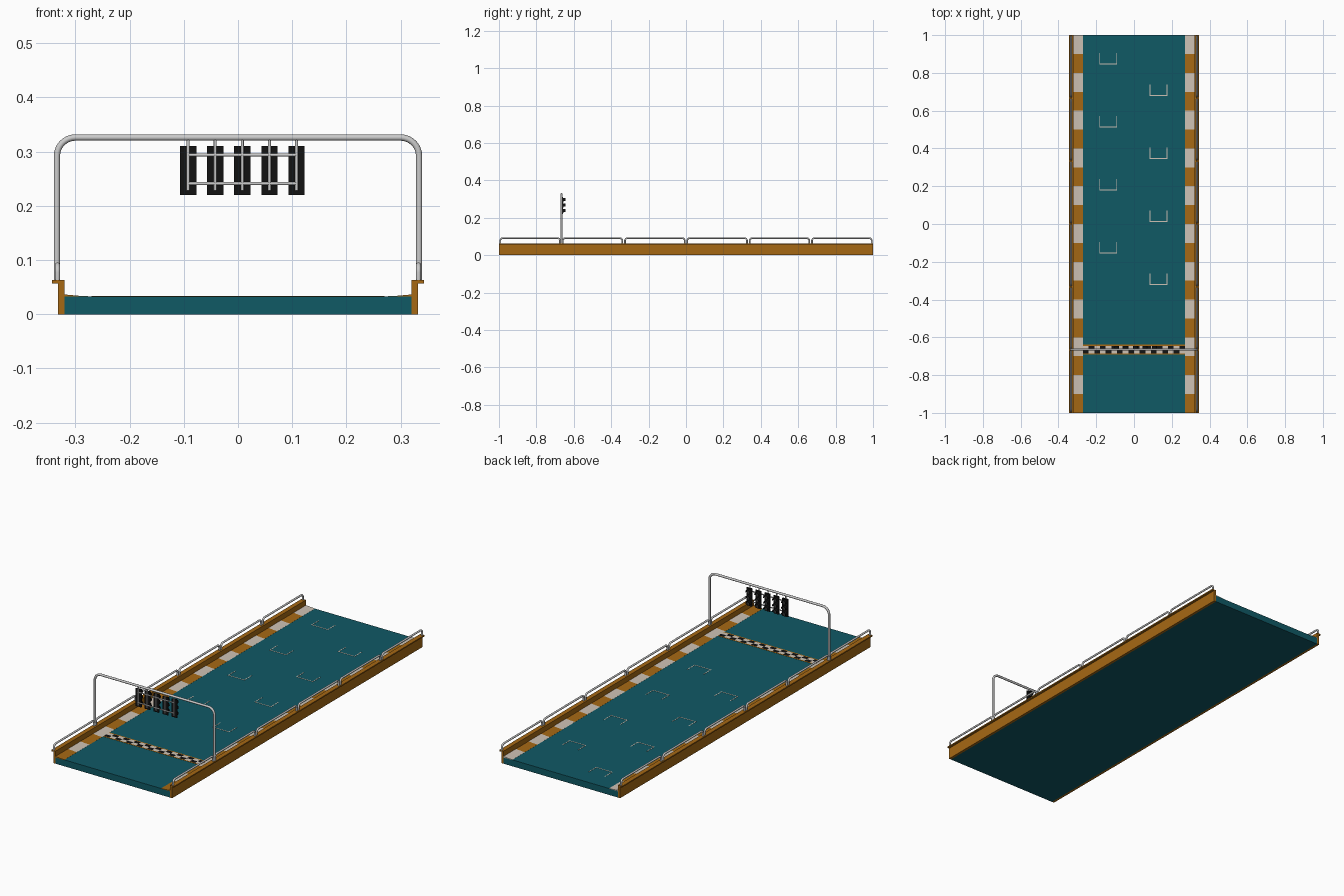
import bpy, bmesh, math
from mathutils import Vector

if "Cube" in bpy.data.objects:
    bpy.data.objects.remove(bpy.data.objects["Cube"])


def material(name, rgb):
    m = bpy.data.materials.new(name)
    m.diffuse_color = (*rgb, 1)
    m.use_nodes = True
    m.node_tree.nodes["Principled BSDF"].inputs["Base Color"].default_value = m.diffuse_color
    return m


TEAL = material("teal", (0.005, 0.1, 0.13))
ORANGE = material("orange", (0.38, 0.14, 0.007))
WHITE = material("off_white", (0.62, 0.54, 0.46))
BLACK = material("black", (0.006, 0.006, 0.006))


def finish(bm, name, mats):
    bmesh.ops.recalc_face_normals(bm, faces=bm.faces)
    me = bpy.data.meshes.new(name)
    bm.to_mesh(me)
    bm.free()
    for m in mats:
        me.materials.append(m)
    ob = bpy.data.objects.new(name, me)
    bpy.context.collection.objects.link(ob)
    return ob


def add_box(bm, x0, x1, y0, y1, z0, z1, mat=0):
    vs = bmesh.ops.create_cube(bm, size=1)["verts"]
    for v in vs:
        v.co = Vector((x1 if v.co.x > 0 else x0, y1 if v.co.y > 0 else y0, z1 if v.co.z > 0 else z0))
    for f in {f for v in vs for f in v.link_faces}:
        f.material_index = mat


def add_prism(bm, profile, y0, y1, mat=0):
    """Extrude an (x, z) profile along y."""
    face = bm.faces.new([bm.verts.new((x, y0, z)) for x, z in profile])
    new = bmesh.ops.extrude_face_region(bm, geom=[face])["geom"]
    for v in new:
        if isinstance(v, bmesh.types.BMVert):
            v.co.y = y1
            for f in v.link_faces:
                f.material_index = mat
    face.material_index = mat


def mirror_x(ob):
    m = ob.modifiers.new("mirror", 'MIRROR')
    m.use_axis = (True, False, False)
    return ob


def tube(name, paths, radius):
    cu = bpy.data.curves.new(name, 'CURVE')
    cu.dimensions = '3D'
    cu.bevel_depth = radius
    cu.bevel_resolution = 3
    cu.use_fill_caps = True
    for pts in paths:
        s = cu.splines.new('POLY')
        s.points.add(len(pts) - 1)
        for p, c in zip(s.points, pts):
            p.co = (*c, 1)
    ob = bpy.data.objects.new(name, cu)
    bpy.context.collection.objects.link(ob)
    bpy.ops.object.select_all(action='DESELECT')
    ob.select_set(True)
    bpy.context.view_layer.objects.active = ob
    bpy.ops.object.convert(target='MESH')
    ob = bpy.context.view_layer.objects.active
    bpy.ops.object.shade_smooth_by_angle(angle=math.radians(40))
    return ob


def hoop(a, b, z0, z1, r, n=6):
    """Upside-down U with rounded corners, as (along, z) points."""
    pts = [(a, z0)]
    for cx, start in ((a + r, math.pi), (b - r, math.pi / 2)):
        for i in range(n + 1):
            t = start - math.pi / 2 * i / n
            pts.append((cx + r * math.cos(t), z1 - r + r * math.sin(t)))
    return pts + [(b, z0)]


ROAD = 0.0325
GY = -0.665  # gantry position

# Road slab
bm = bmesh.new()
add_box(bm, -0.32, 0.32, -1, 1, 0, ROAD)
finish(bm, "road", [TEAL])

# Striped kerbs rising gently to the walls
bm = bmesh.new()
for i in range(20):
    add_prism(bm, [(0.27, ROAD - 0.002), (0.32, ROAD - 0.002), (0.32, 0.0365), (0.295, 0.0342), (0.27, ROAD + 0.0004)],
              -1 + i * 0.1, -0.9 + i * 0.1, i % 2)
mirror_x(finish(bm, "striped_kerbs", [ORANGE, WHITE]))

# Side walls with an outward lip
bm = bmesh.new()
add_prism(bm, [(0.32, 0), (0.332, 0), (0.332, 0.057), (0.343, 0.057), (0.343, 0.063), (0.32, 0.063)], -1, 1)
mirror_x(finish(bm, "side_walls", [ORANGE]))

# Guard rails, six hoops per side
rails = []
for i in range(6):
    y0 = -1 + i / 3
    rails.append([(0.333, y, z) for y, z in hoop(y0 + 0.007, y0 + 1 / 3 - 0.007, 0.06, 0.091, 0.014)])
mirror_x(tube("guard_rails", rails, 0.0048))

# Start line: chequers between two coloured borders
bm = bmesh.new()
top = ROAD + 0.0008
for r in range(2):
    for c in range(18):
        x, y = -0.27 + c * 0.03, GY - 0.02 + r * 0.02
        add_box(bm, x, x + 0.03, y, y + 0.02, ROAD - 0.002, top, (r + c) % 2)
for y in (GY - 0.026, GY + 0.02):
    add_box(bm, -0.27, 0.27, y, y + 0.006, ROAD - 0.002, top, 2)
finish(bm, "start_line", [BLACK, WHITE, ORANGE])

# Staggered grid slots
bm = bmesh.new()
w = 0.004
for i in range(4):
    for x0, y0 in ((-0.183, 0.845 - i / 3), (0.083, 0.678 - i / 3)):
        x1 = x0 + 0.094
        add_box(bm, x0, x1, y0, y0 + w, ROAD - 0.002, top)
        for x in (x0, x1 - w):
            add_box(bm, x, x + w, y0 + w, y0 + 0.06, ROAD - 0.002, top)
finish(bm, "grid_slots", [WHITE])

# Gantry arch
tube("gantry_arch", [[(x, GY, z) for x, z in hoop(-0.334, 0.334, 0.06, 0.326, 0.034, 8)]], 0.0058)

# Frame carrying the lights
columns = [-0.092 + i * 0.05 for i in range(5)]
bars = [[(x, GY, 0.326), (x, GY, 0.228)] for x in columns]
bars += [[(columns[0], GY, z), (columns[-1], GY, z)] for z in (0.294, 0.241)]
tube("light_frame", bars, 0.0028)

# Light panels
bm = bmesh.new()
for x in columns:
    add_box(bm, x - 0.015, x + 0.015, GY + 0.001, GY + 0.007, 0.22, 0.31)
finish(bm, "light_panels", [BLACK])

# Hooded lamps on the grid side
hoods, lamps = bmesh.new(), bmesh.new()
arc = [math.pi * (-0.1 + 1.2 * k / 10) for k in range(11)]
for x in columns:
    for z in (0.293, 0.264, 0.235):
        ring = [(x + r * math.cos(t), z + r * math.sin(t))
                for r, ts in ((0.0125, arc), (0.0105, arc[::-1])) for t in ts]
        add_prism(hoods, ring, GY + 0.006, GY + 0.02)
        disc = [(x + 0.0105 * math.cos(k * math.pi / 8), z + 0.0105 * math.sin(k * math.pi / 8)) for k in range(16)]
        add_prism(lamps, disc, GY + 0.006, GY + 0.01)
finish(hoods, "lamp_hoods", [BLACK])
finish(lamps, "lamps", [material("dark_lens", (0.03, 0.03, 0.03))])
